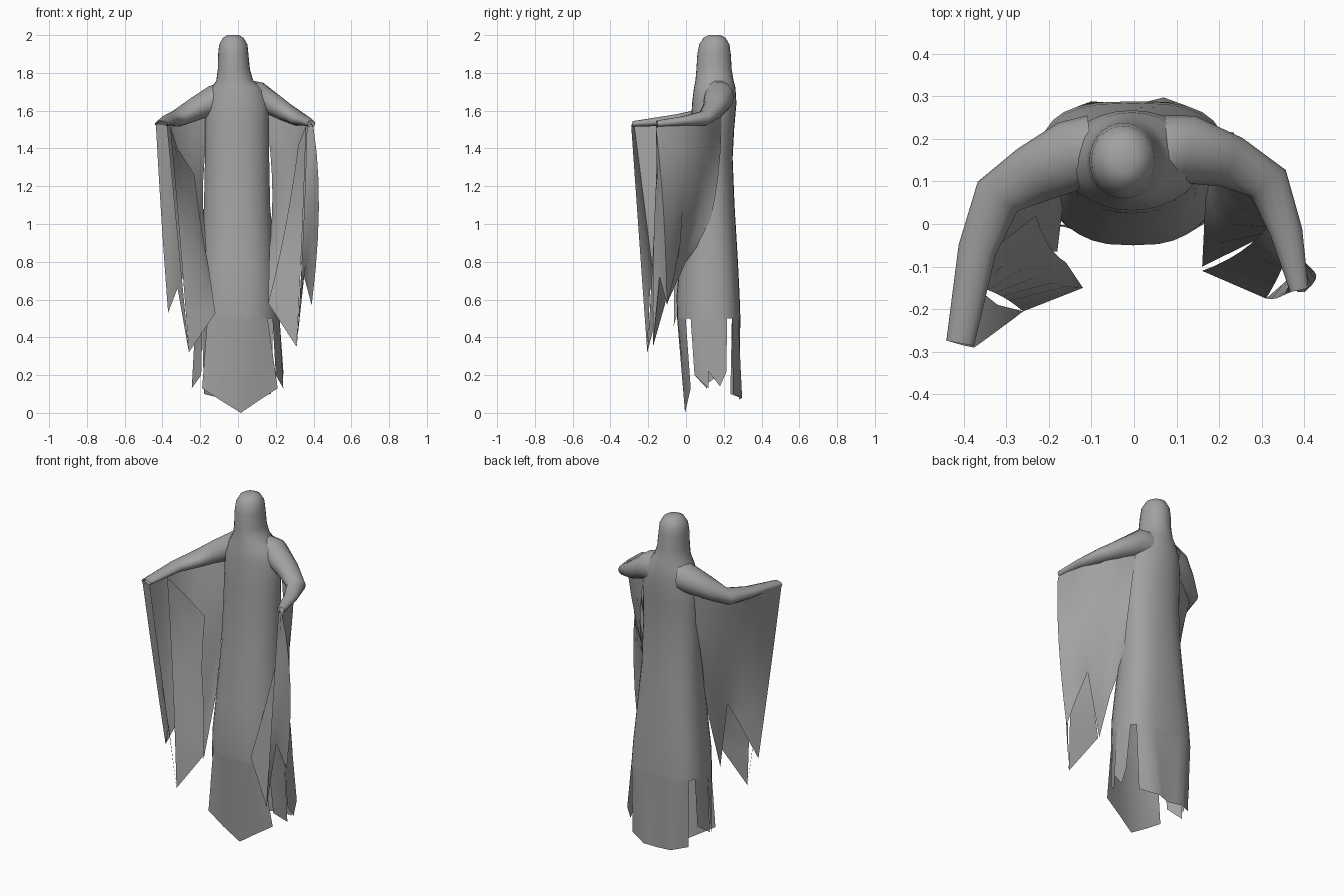
import bpy, bmesh, math
from mathutils import Vector

cloth = bpy.data.materials.new("grey_cloth")
cloth.diffuse_color = (0.36, 0.36, 0.36, 1)


def make(name, bm, angle=60):
    me = bpy.data.meshes.new(name)
    bm.to_mesh(me)
    bm.free()
    me.materials.append(cloth)
    ob = bpy.data.objects.new(name, me)
    bpy.context.collection.objects.link(ob)
    bpy.context.view_layer.objects.active = ob
    ob.select_set(True)
    bpy.ops.object.shade_smooth_by_angle(angle=math.radians(angle))
    ob.select_set(False)
    return ob


def grid(name, rows, closed=False, cap=False, flip=False):
    """Skin rows of points; closed joins the ends of each row."""
    bm = bmesh.new()
    vs = [[bm.verts.new(p) for p in r] for r in rows]
    n = len(rows[0])
    for a, b in zip(vs, vs[1:]):
        for i in range(n if closed else n - 1):
            j = (i + 1) % n
            bm.faces.new((a[i], b[i], b[j], a[j]))
    if cap:
        bm.faces.new(vs[0])
    if flip:
        bmesh.ops.reverse_faces(bm, faces=bm.faces[:])
    return make(name, bm)


def oval(z, x0, x1, y0, y1, power=2.0, taper=0.0, n=28):
    """Rounded section filling the x and y limits, narrowed towards the front."""
    pts = []
    for i in range(n):
        t = 2 * math.pi * i / n - math.pi / 2
        c, s = math.cos(t), math.sin(t)
        w = (x1 - x0) / 2 * (1 - taper * max(0, -s))
        pts.append(Vector(((x0 + x1) / 2 + w * math.copysign(abs(c) ** (2 / power), c),
                           (y0 + y1) / 2 + (y1 - y0) / 2 * math.copysign(abs(s) ** (2 / power), s), z)))
    return pts


# hood and robe in one continuous skin
robe = [oval(*r) for r in (
    (2.0, -.055, .005, .12, .18), (1.985, -.08, .03, .092, .21), (1.95, -.1, .05, .07, .23),
    (1.9, -.105, .055, .06, .237), (1.82, -.107, .063, .055, .242), (1.76, -.115, .08, .05, .252),
    (1.72, -.14, .13, .042, .262, 2.0), (1.64, -.17, .16, .032, .267, 2.0),
    (1.5, -.175, .165, .025, .255, 2.1, .1), (1.35, -.175, .165, .02, .247, 2.2, .1),
    (1.1, -.18, .17, .0, .257, 2.4, .14), (.8, -.2, .195, -.033, .275, 2.8, .2),
    (.62, -.217, .212, -.05, .284, 3, .25), (.5, -.225, .22, -.047, .288, 3, .25))]
grid("hooded_robe", robe, closed=True, cap=True)


# torn hem panels continuing the robe
def hem(name, first, last, targets):
    top = [robe[-1][i % 28] for i in range(first, last + 1)]
    low = []
    for k in range(len(top)):
        f = k / (len(top) - 1) * (len(targets) - 1)
        i = min(int(f), len(targets) - 2)
        low.append(Vector(targets[i]).lerp(Vector(targets[i + 1]), f - i))
    grid(name, [top, [a.lerp(b, .5) for a, b in zip(top, low)], low])


hem("front_panel", -4, 4, [(-.19, -.005, .13), (-.09, -.01, .065), (.015, -.005, 0),
                           (.11, .01, .065), (.21, .025, .13)])
hem("right_strip_front", 5, 7, [(.2, .045, .2), (.24, .12, .13)])
hem("right_strip_rear", 7, 9, [(.24, .12, .22), (.238, .18, .14), (.235, .215, .22)])
hem("back_panel", 10, 18, [(.175, .25, .1), (.07, .297, .08), (0, .28, .07),
                           (-.1, .288, .08), (-.18, .235, .1)])
hem("left_strip_rear", 19, 21, [(-.215, .2, .22), (-.24, .12, .16)])
hem("left_strip_front", 21, 23, [(-.245, .11, .13), (-.195, .045, .2)])


# arms: tubes of upright ovals along a bent path
def arm(name, path, n=14):
    rows = []
    for i, (x, y, z, rh, rv) in enumerate(path):
        a, b = path[max(i - 1, 0)], path[min(i + 1, len(path) - 1)]
        side = Vector((a[1] - b[1], b[0] - a[0], 0)).normalized()
        rows.append([Vector((x, y, z)) + side * rh * math.cos(t) + Vector((0, 0, rv * math.sin(t)))
                     for t in (2 * math.pi * k / n for k in range(n))])
    grid(name, rows, closed=True)


arm("left_arm", [(-.1, .165, 1.665, .09, .085), (-.15, .16, 1.65, .083, .08),
                 (-.24, .115, 1.605, .07, .065), (-.32, .065, 1.56, .058, .045),
                 (-.368, -.06, 1.55, .045, .03), (-.408, -.28, 1.53, .033, .015)])
arm("right_arm", [(.08, .17, 1.675, .085, .085), (.13, .175, 1.67, .08, .08),
                  (.23, .145, 1.61, .062, .06), (.315, .095, 1.56, .052, .04),
                  (.358, -.02, 1.545, .038, .025), (.388, -.155, 1.53, .022, .018)])


# hanging sleeves: every column runs from the arm to the torn hem
def sleeve(name, columns, flip):
    rows = []
    for k in range(7):
        t = k / 6
        rows.append([Vector(a) * (1 - t) * (1 - 2 * t) + Vector(m) * 4 * t * (1 - t) + Vector(b) * t * (2 * t - 1)
                     for a, m, b in columns])
    grid(name, rows, flip=flip)


sleeve("left_sleeve", [
    ((-.375, -.29, 1.52), (-.32, -.25, .95), (-.26, -.205, .32)),
    ((-.4, -.285, 1.53), (-.37, -.23, 1.08), (-.32, -.19, .66)),
    ((-.435, -.275, 1.53), (-.405, -.21, 1.02), (-.37, -.15, .53)),
    ((-.42, -.15, 1.54), (-.38, -.13, 1.1), (-.32, -.11, .66)),
    ((-.385, -.02, 1.55), (-.335, -.06, 1.13), (-.27, -.09, .76)),
    ((-.335, .08, 1.56), (-.28, .0, 1.18), (-.23, -.06, .85)),
    ((-.25, .14, 1.6), (-.225, .04, 1.05), (-.18, -.065, .46)),
    ((-.14, .18, 1.62), (-.185, .13, 1.22), (-.165, .06, .9))], True)
sleeve("left_sleeve_flap", [
    ((-.36, -.15, 1.52), (-.31, -.17, .95), (-.26, -.205, .32)),
    ((-.32, -.05, 1.4), (-.23, -.125, .95), (-.12, -.15, .53)),
    ((-.23, .02, 1.26), (-.2, -.05, 1.02), (-.16, -.09, .8))], False)
sleeve("right_sleeve", [
    ((.365, -.14, 1.52), (.345, -.17, .95), (.31, -.175, .35)),
    ((.385, -.16, 1.53), (.39, -.15, 1.1), (.35, -.14, .72)),
    ((.4, -.16, 1.51), (.428, -.12, 1.08), (.39, -.1, .57)),
    ((.385, -.08, 1.54), (.385, -.07, 1.13), (.35, -.06, .74)),
    ((.36, .01, 1.55), (.34, -.01, 1.2), (.3, -.03, .9)),
    ((.3, .12, 1.57), (.25, .04, 1.07), (.16, -.1, .58)),
    ((.23, .16, 1.6), (.21, .1, 1.18), (.165, .0, .8)),
    ((.14, .19, 1.63), (.18, .17, 1.25), (.17, .11, .95))], False)
sleeve("right_sleeve_flap", [
    ((.36, -.07, 1.52), (.34, -.12, .95), (.31, -.175, .35)),
    ((.32, .0, 1.42), (.25, -.065, .98), (.16, -.11, .58))], True)
